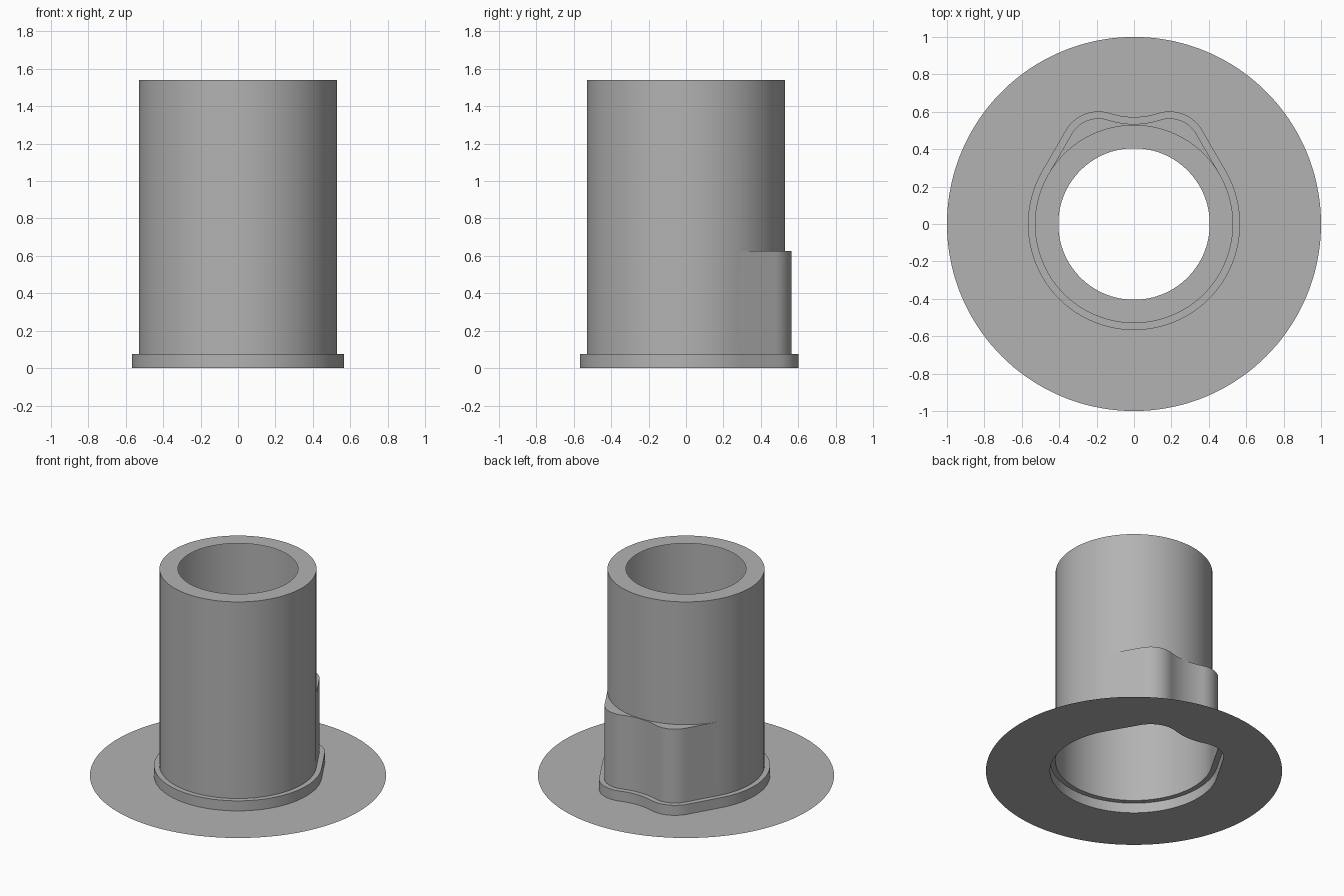
import bpy, bmesh
from math import sin, cos, radians, hypot, atan2, degrees

cube = bpy.data.objects.get("Cube")
if cube:
    bpy.data.objects.remove(cube, do_unlink=True)

grey = bpy.data.materials.new("plain grey")
grey.use_nodes = True
COLOUR = (0.45, 0.45, 0.45, 1)
grey.diffuse_color = COLOUR
grey.node_tree.nodes["Principled BSDF"].inputs["Base Color"].default_value = COLOUR

TUBE_R, HOLE_R, FLANGE_R = 0.53, 0.405, 1.0
LOBE_X, LOBE_Y, LOBE_R = 0.19, 0.40, 0.165
DIP_Y, DIP_R = 0.987, 0.452
COLLAR = 0.037                      # collar width around the body
COLLAR_Z, LOBE_Z, TOP_Z = 0.075, 0.625, 1.54


def arc(cx, cy, r, start, end, n):
    angles = [radians(start + (end - start) * i / n) for i in range(n + 1)]
    return [(cx + r * cos(a), cy + r * sin(a)) for a in angles]


def line(a, b, n):
    return [(a[0] + (b[0] - a[0]) * i / n, a[1] + (b[1] - a[1]) * i / n)
            for i in range(1, n)]


def outline(offset=0.0):
    """Round body with two lobes at the back, joined by a shallow dip."""
    dip = degrees(atan2(DIP_Y - LOBE_Y, -LOBE_X))
    body = arc(0, 0, TUBE_R + offset, 150, 390, 96)
    right = arc(LOBE_X, LOBE_Y, LOBE_R + offset, 30, dip, 16)
    hollow = arc(0, DIP_Y, DIP_R - offset, dip + 180, 360 - dip, 12)
    left = [(-x, y) for x, y in reversed(right)]
    return (body + line(body[-1], right[0], 12) + right + hollow[1:-1]
            + left + line(left[-1], body[0], 12))


def circle(r, guide):
    """Circle whose points lie at the same angles as the guide outline."""
    return [(r * x / hypot(x, y), r * y / hypot(x, y)) for x, y in guide]


def shell(name, rings):
    """Skin a surface through (outline, height) rings."""
    bm = bmesh.new()
    loops = [[bm.verts.new((x, y, z)) for x, y in pts] for pts, z in rings]
    for a, b in zip(loops, loops[1:]):
        for i in range(len(a)):
            j = (i + 1) % len(a)
            bm.faces.new((a[i], a[j], b[j], b[i]))
    bmesh.ops.remove_doubles(bm, verts=bm.verts, dist=0.0005)
    mesh = bpy.data.meshes.new(name)
    bm.to_mesh(mesh)
    bm.free()
    mesh.materials.append(grey)
    obj = bpy.data.objects.new(name, mesh)
    bpy.context.collection.objects.link(obj)
    bpy.ops.object.select_all(action='DESELECT')
    obj.select_set(True)
    bpy.context.view_layer.objects.active = obj
    bpy.ops.object.shade_smooth_by_angle(angle=radians(30))
    return obj


inner, outer = outline(), outline(COLLAR)

# Flat flange, open in the middle along the collar outline
shell("flange", [(circle(FLANGE_R, outer), 0), (outer, 0)])

# Low collar with a narrow ledge
shell("collar", [(outer, 0), (outer, COLLAR_Z), (inner, COLLAR_Z)])

# Lobed lower wall, round upper tube and open rim
shell("tube", [(inner, COLLAR_Z), (inner, LOBE_Z),
               (circle(TUBE_R, inner), LOBE_Z),
               (circle(TUBE_R, inner), TOP_Z),
               (circle(HOLE_R, inner), TOP_Z)])
